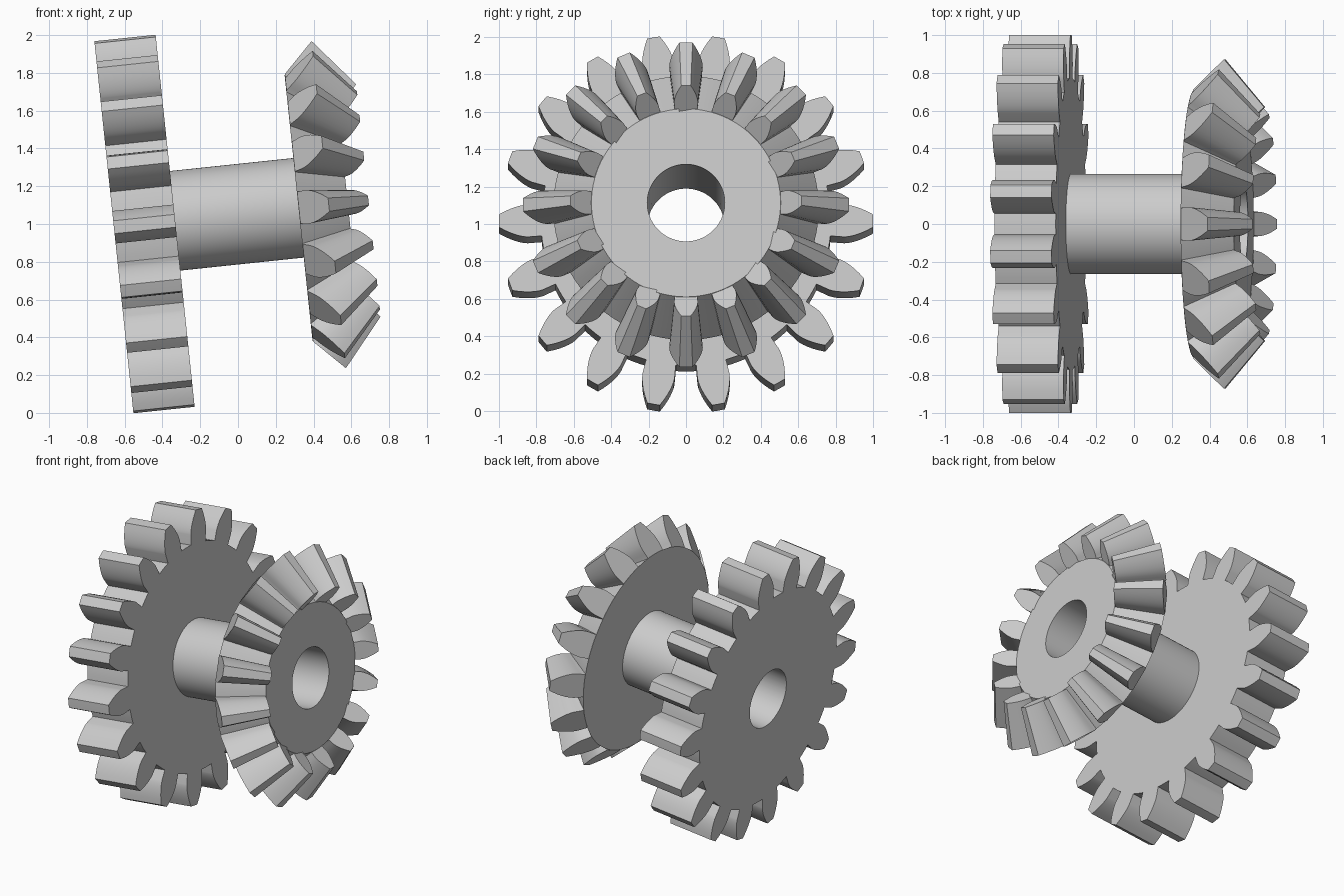
import bpy
import bmesh
from math import sin, cos, tan, acos, pi, radians, sqrt
from mathutils import Matrix, Vector

cube = bpy.data.objects.get("Cube")
if cube:
    bpy.data.objects.remove(cube)

steel = bpy.data.materials.new("light_grey_metal")
steel.use_nodes = True
steel.diffuse_color = (0.6, 0.6, 0.6, 1)
steel.node_tree.nodes["Principled BSDF"].inputs["Base Color"].default_value = (0.6, 0.6, 0.6, 1)

# The whole shaft leans: local x is the gear axis, origin at the spur gear centre
PLACE = Matrix.Translation((-0.495, 0, 1.0)) @ Matrix.Rotation(radians(-6), 4, 'Y')
MODULE = 0.1
PRESSURE = radians(20)
BORE = 0.207
HALF_WIDTH = 0.163
BACK, FRONT = 0.82, 1.082      # bevel body ends along the axis


def polar(t, r, a):
    return Vector((t, r * sin(a), r * cos(a)))


def inv(a):
    return tan(a) - a


def half_angle(rho, pitch):
    """Angular half thickness of an involute tooth at radius rho."""
    base = pitch * cos(PRESSURE)
    alpha = acos(min(1, base / rho))
    return pi * MODULE / 4 / pitch + inv(PRESSURE) - inv(alpha)


def skin(bm, rings, closed=False, caps=False):
    """Join matching loops of points with quads."""
    loops = [[bm.verts.new(p) for p in ring] for ring in rings]
    n = len(loops[0])
    pairs = list(zip(loops, loops[1:]))
    if closed:
        pairs.append((loops[-1], loops[0]))
    for a, b in pairs:
        for i in range(n):
            j = (i + 1) % n
            bm.faces.new((a[i], a[j], b[j], b[i]))
    if caps:
        bm.faces.new(loops[0])
        bm.faces.new(loops[-1])


def finish(bm, name):
    bmesh.ops.recalc_face_normals(bm, faces=bm.faces)
    mesh = bpy.data.meshes.new(name)
    bm.to_mesh(mesh)
    bm.free()
    mesh.materials.append(steel)
    ob = bpy.data.objects.new(name, mesh)
    ob.matrix_world = PLACE
    bpy.context.collection.objects.link(ob)
    bpy.ops.object.select_all(action='DESELECT')
    ob.select_set(True)
    bpy.context.view_layer.objects.active = ob
    bpy.ops.object.shade_smooth_by_angle(angle=radians(30))
    return ob


def revolve(name, profile, steps=96):
    bm = bmesh.new()
    skin(bm, [[polar(t, r, 2 * pi * i / steps) for i in range(steps)]
              for t, r in profile], closed=True)
    finish(bm, name)


# Spur gear: involute outline with a bored centre
TEETH = 18
pitch = MODULE * TEETH / 2
base, root, tip = pitch * cos(PRESSURE), pitch - 1.25 * MODULE, pitch + MODULE
STEPS = 7
flank = [(root, half_angle(base, pitch) + 0.002)]
for i in range(STEPS + 1):
    rho = base + (tip - base) * (i / STEPS) ** 1.5
    flank.append((rho, half_angle(rho, pitch)))
outline = []
for k in range(TEETH):
    mid = 2 * pi * (k + 0.5) / TEETH
    outline += [(r, mid - a) for r, a in flank]
    outline += [(tip, mid)]
    outline += [(r, mid + a) for r, a in reversed(flank)]
    gap = 2 * pi / TEETH - 2 * flank[0][1]
    outline += [(root, mid + flank[0][1] + gap * f / 3) for f in (1, 2)]
bm = bmesh.new()
rings = []
for side, bored in ((-1, True), (-1, False), (1, False), (1, True)):
    rings.append([polar(side * HALF_WIDTH, BORE if bored else r, a) for r, a in outline])
skin(bm, rings, closed=True)
finish(bm, "spur_gear")

# Hollow shaft between the gears
revolve("hollow_shaft", [(HALF_WIDTH, BORE), (HALF_WIDTH, 0.265), (BACK, 0.265), (BACK, BORE)])

# Bevel gear body
revolve("bevel_gear_body", [(BACK, BORE), (BACK, 0.709), (FRONT, 0.505), (FRONT, BORE)])

# Bevel teeth: a 45 degree tooth section tapering towards the cone apex
COUNT = 16
p_rad = MODULE * COUNT / 2
p_pos = 0.91
apex = Vector((p_pos + p_rad, 0, 0))
virtual = p_rad * sqrt(2)
v_base = virtual * cos(PRESSURE)
side = []
for i in range(STEPS + 2):
    h = MODULE * (-1.25 + 2.25 * i / (STEPS + 1))
    rho = virtual + h
    w = rho * half_angle(max(rho, v_base), virtual)
    side.append((p_pos + h * cos(pi / 4), p_rad + h * sin(pi / 4), w))
t0, r0, w0 = side[0]
side.insert(0, (t0, r0 - 0.03, w0))   # sunk into the body
section = [Vector((t, w, r)) for t, r, w in side]
section += [Vector((t, -w, r)) for t, r, w in reversed(side)]
bm = bmesh.new()
for k in range(COUNT):
    turn = Matrix.Rotation(2 * pi * k / COUNT, 3, 'X')
    outer = [turn @ p for p in section]
    inner = [apex + (p - apex) * 0.71 for p in outer]
    skin(bm, [outer, inner], caps=True)
finish(bm, "bevel_gear_teeth")
